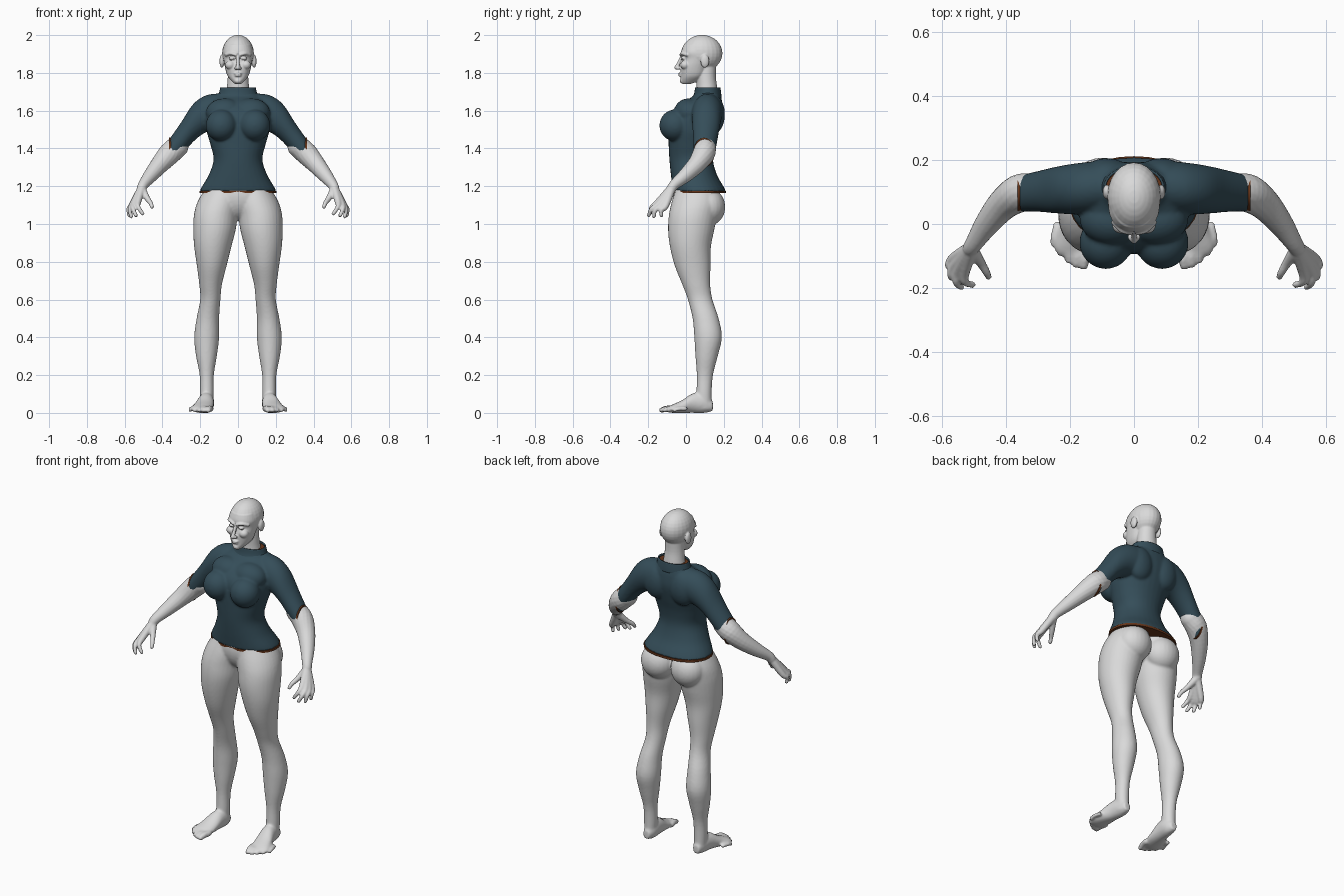
import bpy
import bmesh
import math
from mathutils import Matrix, Vector

cube = bpy.data.objects.get("Cube")
if cube:
    bpy.data.objects.remove(cube, do_unlink=True)


def material(name, color):
    mat = bpy.data.materials.new(name)
    mat.use_nodes = True
    mat.diffuse_color = (*color, 1)
    mat.node_tree.nodes["Principled BSDF"].inputs["Base Color"].default_value = (*color, 1)
    return mat


SKIN = material("pale grey skin", (0.7, 0.7, 0.7))
CLOTH = material("dark teal cloth", (0.035, 0.075, 0.1))
TRIM = material("brown trim", (0.13, 0.035, 0.01))


def spline(rows, steps=4):
    """Smoothly resample rows of numbers."""
    out = []
    last = len(rows) - 1
    for i in range(last):
        a, b, c, d = (rows[max(i - 1, 0)], rows[i], rows[i + 1], rows[min(i + 2, last)])
        for s in range(steps):
            t = s / steps
            out.append([q + 0.5 * t * (r - p + t * (2 * p - 5 * q + 4 * r - w + t * (3 * (q - r) + w - p)))
                        for p, q, r, w in zip(a, b, c, d)])
    return out + [list(rows[-1])]


def skin_rings(bm, rings, caps=True):
    rings = [[bm.verts.new(p) for p in ring] for ring in rings]
    n = len(rings[0])
    for a, b in zip(rings, rings[1:]):
        for i in range(n):
            j = (i + 1) % n
            bm.faces.new((a[i], a[j], b[j], b[i]))
    if caps:
        bm.faces.new(rings[0])
        bm.faces.new(rings[-1])


def loft(bm, rows, axes="zxy", power=1.0, caps=True, n=32):
    """Rows: place on first axis, then low and high limits on the other two."""
    order = ["xyz".index(c) for c in axes]
    rings = []
    for t, u0, u1, v0, v1 in spline(rows):
        ring = []
        for k in range(n):
            ang = math.tau * k / n
            c, s = (math.copysign(abs(f) ** power, f) for f in (math.cos(ang), math.sin(ang)))
            p = [0, 0, 0]
            for axis, val in zip(order, (t, (u0 + u1 + (u1 - u0) * c) / 2, (v0 + v1 + (v1 - v0) * s) / 2)):
                p[axis] = val
            ring.append(p)
        rings.append(ring)
    skin_rings(bm, rings, caps)


def ball(bm, center, radii):
    mat = Matrix.Translation(center) @ Matrix.Diagonal((*radii, 1))
    bmesh.ops.create_uvsphere(bm, u_segments=24, v_segments=16, radius=1, matrix=mat)


def tube(bm, rows, n=16):
    """Rows: x, y, z, radius; round ends."""
    pts = spline(rows)
    rings = []
    for i, p in enumerate(pts):
        way = Vector(pts[min(i + 1, len(pts) - 1)][:3]) - Vector(pts[max(i - 1, 0)][:3])
        turn = way.to_track_quat("Z", "Y")
        rings.append([Vector(p[:3]) + turn @ Vector((p[3] * math.cos(math.tau * k / n),
                                                     p[3] * math.sin(math.tau * k / n), 0)) for k in range(n)])
    skin_rings(bm, rings)
    for p in (pts[0], pts[-1]):
        ball(bm, p[:3], [p[3]] * 3)


def pair(bm):
    """Mirror all geometry made so far to the other side."""
    geom = bm.verts[:] + bm.edges[:] + bm.faces[:]
    new = bmesh.ops.duplicate(bm, geom=geom)["geom"]
    for item in new:
        if isinstance(item, bmesh.types.BMVert):
            item.co.x *= -1


def finish(bm, name, mat, voxel=0, smooth=0, thick=0):
    bmesh.ops.recalc_face_normals(bm, faces=bm.faces)
    mesh = bpy.data.meshes.new(name)
    bm.to_mesh(mesh)
    bm.free()
    mesh.materials.append(mat)
    mesh.shade_smooth()
    obj = bpy.data.objects.new(name, mesh)
    bpy.context.collection.objects.link(obj)
    if voxel:
        mod = obj.modifiers.new("blend", "REMESH")
        mod.mode = "VOXEL"
        mod.voxel_size = voxel
        mod.use_smooth_shade = True
        mod = obj.modifiers.new("soften", "SMOOTH")
        mod.iterations = smooth
    else:
        mesh.set_sharp_from_angle(angle=0.8)
    if thick:
        obj.modifiers.new("thickness", "SOLIDIFY").thickness = thick
    return obj


# Legs, hips and feet
bm = bmesh.new()
loft(bm, [(1.28, -.02, .11, -.04, .12), (1.2, -.02, .165, -.05, .165), (1.12, -.02, .213, -.075, .18),
          (1.05, 0, .233, -.09, .165), (.97, .012, .237, -.095, .15), (.88, .035, .232, -.085, .132),
          (.78, .06, .218, -.06, .13), (.68, .085, .205, -.02, .128), (.6, .093, .2, .01, .14),
          (.5, .1, .219, .035, .173), (.4, .1, .232, .044, .19), (.3, .112, .222, .05, .168),
          (.2, .128, .203, .057, .143), (.1, .129, .201, .055, .136), (.02, .135, .196, .055, .138)])
ball(bm, (.098, .118, 1.09), (.1, .09, .1))
loft(bm, [(.142, .145, .185, .01, .06), (.1, .127, .2, 0, .1), (.04, .127, .213, 0, .105),
          (-.02, .13, .235, 0, .068), (-.07, .137, .25, 0, .045), (-.095, .15, .24, .003, .033)], "yxz")
for i in range(5):
    f = i / 4
    tip = Vector((.157 + .097 * f, -.13 + .068 * f * f, .014))
    r = .017 - .006 * f
    tube(bm, [(tip.x - .012, tip.y + .06, .022, r), (tip.x - .004, tip.y + .025, .022, r), (*tip, r * .85)])
pair(bm)
ball(bm, (0, .03, 1.15), (.17, .1, .13))
finish(bm, "legs_and_feet", SKIN, .007, 5)

# Forearms and hands
bm = bmesh.new()
tube(bm, [(.32, .1, 1.41, .058), (.36, .095, 1.375, .06), (.41, .06, 1.32, .05),
          (.46, 0, 1.26, .039), (.5, -.06, 1.21, .028), (.51, -.075, 1.19, .026)])
knuckles = [(.53, -.15, 1.115), (.55, -.145, 1.105), (.56, -.13, 1.1), (.565, -.108, 1.095)]
tips = [(.505, -.19, 1.055), (.54, -.197, 1.045), (.565, -.17, 1.04), (.575, -.13, 1.045)]
for base, tip in zip(knuckles, tips):
    bend = (Vector(base) + Vector(tip)) / 2 + Vector((.01, -.012, .004))
    tube(bm, [(.507, -.073, 1.195, .022), (*base, .017), (*bend, .012), (*tip, .01)])
tube(bm, [(.507, -.08, 1.18, .022), (.48, -.12, 1.135, .015), (.462, -.15, 1.11, .012), (.455, -.165, 1.09, .01)])
pair(bm)
finish(bm, "forearms_and_hands", SKIN, .005, 3)

# Head and neck: paired features first
bm = bmesh.new()
ball(bm, (.085, .1, 1.862), (.013, .023, .035))
ball(bm, (.032, -.016, 1.877), (.016, .013, .008))
ball(bm, (.041, -.004, 1.842), (.027, .026, .024))
ball(bm, (.011, -.041, 1.825), (.009, .011, .008))
tube(bm, [(.012, -.027, 1.896, .008), (.038, -.02, 1.903, .008), (.064, .005, 1.895, .008)])
pair(bm)
ball(bm, (0, .085, 1.904), (.084, .108, .097))
loft(bm, [(z, -h, h, a, b) for z, h, a, b in (
    (1.742, .018, -.02, .025), (1.757, .034, -.028, .065), (1.785, .056, -.027, .1), (1.83, .069, -.028, .12),
    (1.875, .077, -.016, .14), (1.91, .08, -.026, .15), (1.95, .07, -.012, .16))], power=.9)
loft(bm, [(z, -h, h, a, b) for z, h, a, b in (
    (1.64, .075, .05, .175), (1.72, .06, .055, .166), (1.78, .054, .055, .158), (1.86, .05, .06, .16))])
tube(bm, [(0, -.022, 1.885, .009), (0, -.037, 1.855, .009), (0, -.05, 1.828, .012)])
ball(bm, (0, -.03, 1.797), (.021, .012, .005))
ball(bm, (0, -.029, 1.786), (.018, .012, .006))
ball(bm, (0, -.018, 1.758), (.02, .015, .015))
finish(bm, "head_and_neck", SKIN, .0042, 2)

# Shirt: sleeves, bust and shoulder blades are mirrored around the trunk
SLEEVE_END = (.358, .039, .152, 1.3, 1.457)
bm = bmesh.new()
loft(bm, [(.05, .05, .19, 1.52, 1.69), (.12, .035, .195, 1.5, 1.69), (.18, .03, .19, 1.48, 1.677),
          (.24, .033, .18, 1.432, 1.632), (.3, .038, .166, 1.362, 1.54), SLEEVE_END], "xyz")
ball(bm, (.088, -.058, 1.522), (.083, .083, .084))
ball(bm, (.085, .15, 1.58), (.08, .056, .1))
ball(bm, (.07, .015, 1.59), (.1, .08, .075))
pair(bm)
HEM = (1.172, .204, -.068, .212)
trunk = [HEM, (1.2, .19, -.072, .198), (1.26, .155, -.08, .164), (1.34, .129, -.088, .143),
         (1.42, .146, -.092, .152), (1.5, .168, -.093, .175), (1.58, .172, -.08, .194),
         (1.64, .155, -.022, .192), (1.675, .115, .035, .186), (1.695, .098, .048, .182)]
loft(bm, [(z, -h, h, a, b) for z, h, a, b in trunk], power=.93)
finish(bm, "shirt", CLOTH, .007, 6)

# Collar with a brown lining
bm = bmesh.new()
loft(bm, [(1.67, -.108, .108, .036, .188), (1.695, -.1, .1, .044, .186), (1.723, -.094, .094, .048, .182)], caps=False)
finish(bm, "collar", CLOTH, thick=.007)
bm = bmesh.new()
loft(bm, [(1.66, -.09, .09, .055, .175), (1.712, -.09, .09, .053, .177)])
finish(bm, "collar_lining", TRIM)

# Brown edges on the hem and the cuffs
bm = bmesh.new()
z, h, a, b = HEM
loft(bm, [(z + d, -h, h, a, b) for d in (-.009, .004)], power=.93)
finish(bm, "hem_trim", TRIM)
bm = bmesh.new()
loft(bm, [(SLEEVE_END[0] + d, *SLEEVE_END[1:]) for d in (-.004, .006)], "xyz")
pair(bm)
finish(bm, "cuff_trim", TRIM)
